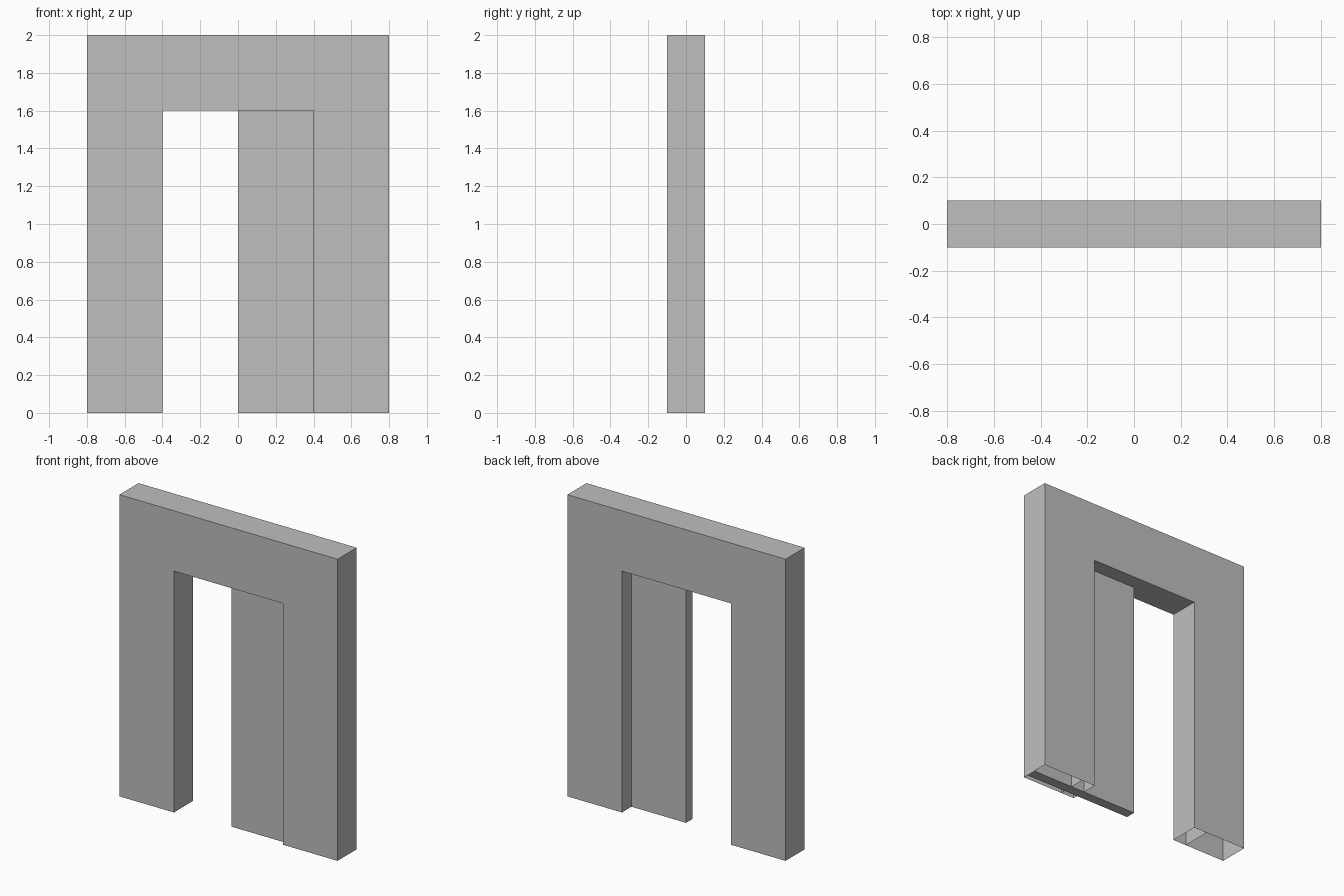
import bpy
import bmesh

if "Cube" in bpy.data.objects:
    bpy.data.objects.remove(bpy.data.objects["Cube"])

gray = bpy.data.materials.new("plain_gray")
gray.diffuse_color = (0.52, 0.52, 0.52, 1)
gray.use_nodes = True
gray.node_tree.nodes["Principled BSDF"].inputs["Base Color"].default_value = gray.diffuse_color

HALF_DEPTH = 0.1


def finish(name, bm):
    mesh = bpy.data.meshes.new(name)
    bm.to_mesh(mesh)
    bm.free()
    mesh.materials.append(gray)
    obj = bpy.data.objects.new(name, mesh)
    bpy.context.collection.objects.link(obj)


def arch_path(half_width, height):
    """Up, across and down: an upside-down U standing on the floor."""
    return [(-half_width, 0), (-half_width, height),
            (half_width, height), (half_width, 0)]


def add_row(bm, path, y):
    return [bm.verts.new((x, y, z)) for x, z in path]


# Wall: hollow shell around the doorway, open at the foot of each leg
bm = bmesh.new()
front, back = [
    [add_row(bm, arch_path(w, h), y) for w, h in ((0.8, 2.0), (0.4, 1.6))]
    for y in (-HALF_DEPTH, HALF_DEPTH)
]
for outer, inner in (front, back):
    for i in range(3):
        bm.faces.new((outer[i], outer[i + 1], inner[i + 1], inner[i]))
for near, far in zip(front, back):
    for i in range(3):
        bm.faces.new((near[i], near[i + 1], far[i + 1], far[i]))
bmesh.ops.recalc_face_normals(bm, faces=bm.faces)
finish("wall", bm)

# Lining: thin partition inside the wall, parallel to the doorway
bm = bmesh.new()
path = arch_path(0.5, 1.7)
near, far = add_row(bm, path, -HALF_DEPTH), add_row(bm, path, HALF_DEPTH)
for i in range(3):
    bm.faces.new((near[i], far[i], far[i + 1], near[i + 1]))
finish("inner_lining", bm)

# Sliding door: half open, its other half inside the right leg
bm = bmesh.new()
bmesh.ops.create_cube(bm, size=1)
bmesh.ops.scale(bm, vec=(0.799, 0.067, 1.6), verts=bm.verts)
bmesh.ops.translate(bm, vec=(0.3995, -0.0335, 0.8), verts=bm.verts)
finish("sliding_door", bm)
